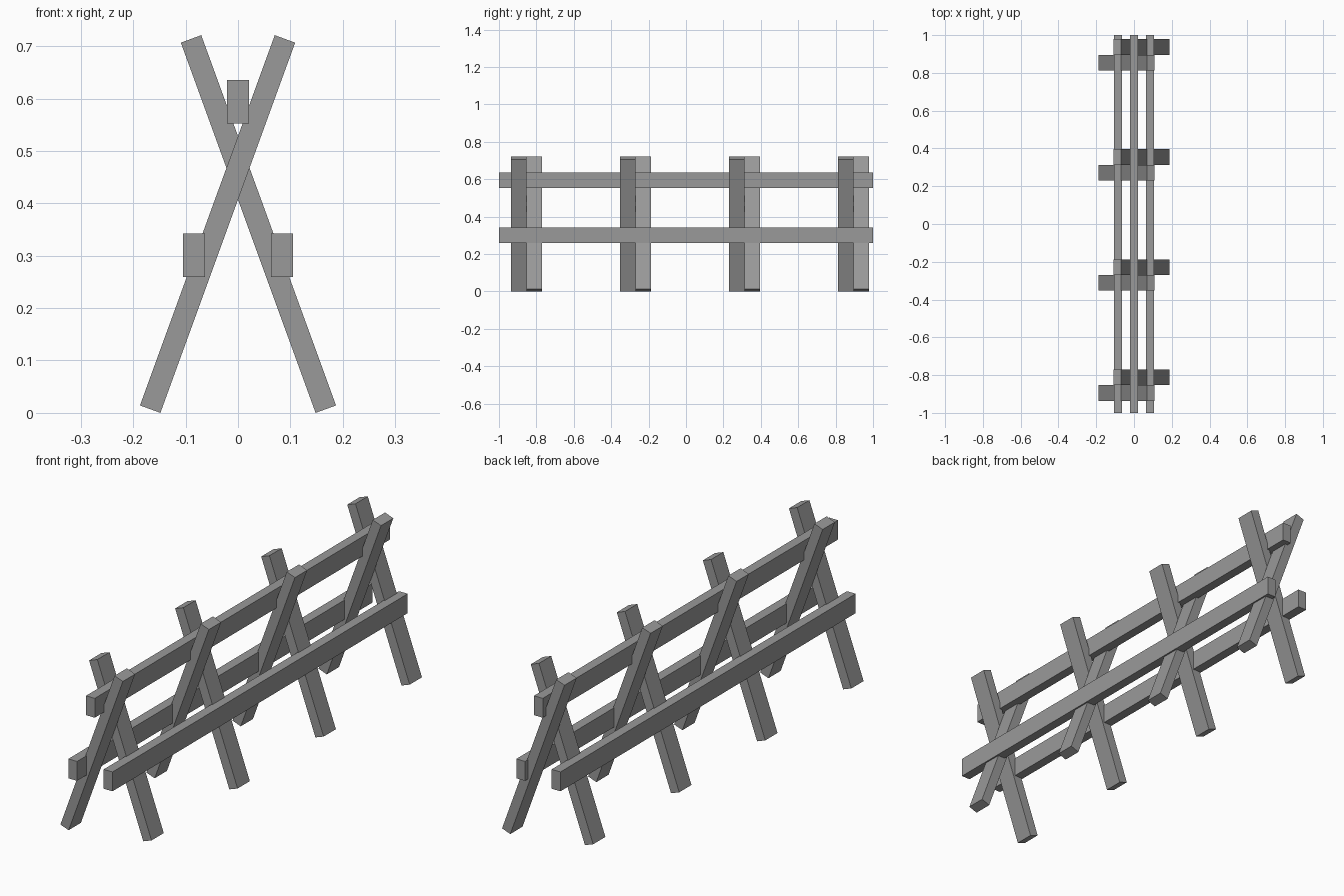
import bpy
from math import sin, cos, radians

if "Cube" in bpy.data.objects:
    bpy.data.objects.remove(bpy.data.objects["Cube"])

THICK, DEEP = 0.0415, 0.083      # timber section
POST_LEN, LEAN = 0.752, radians(20)
SPACING = 0.583

# dark grey wood
wood = bpy.data.materials.new("dark_grey_timber")
wood.diffuse_color = (0.32, 0.32, 0.32, 1)
wood.use_nodes = True
wood.node_tree.nodes["Principled BSDF"].inputs["Base Color"].default_value = wood.diffuse_color


def timber(name, size, loc, lean=0.0):
    bpy.ops.mesh.primitive_cube_add(size=1, location=loc, rotation=(0, lean, 0))
    ob = bpy.context.object
    ob.name = name
    ob.scale = size
    bpy.ops.object.transform_apply(location=False, rotation=False, scale=True)
    ob.data.materials.append(wood)
    return ob


# crossed posts: four pairs, each pair side by side along y
post_z = (POST_LEN * cos(LEAN) + THICK * sin(LEAN)) / 2
for i in range(4):
    joint = 0.0215 + (i - 1.5) * SPACING
    for side, label in ((-1, "left"), (1, "right")):
        timber(f"{label}_foot_post_{i + 1}", (THICK, DEEP, POST_LEN),
               (side * 0.039, joint + side * DEEP / 2, post_z), -side * LEAN)

# long rails: one in the crook, one on each side
timber("top_rail", (THICK, 2, DEEP), (0, 0, 0.5935))
for side, label in ((-1, "left"), (1, "right")):
    timber(f"{label}_lower_rail", (THICK, 2, DEEP), (side * 0.084, 0, 0.3005))
